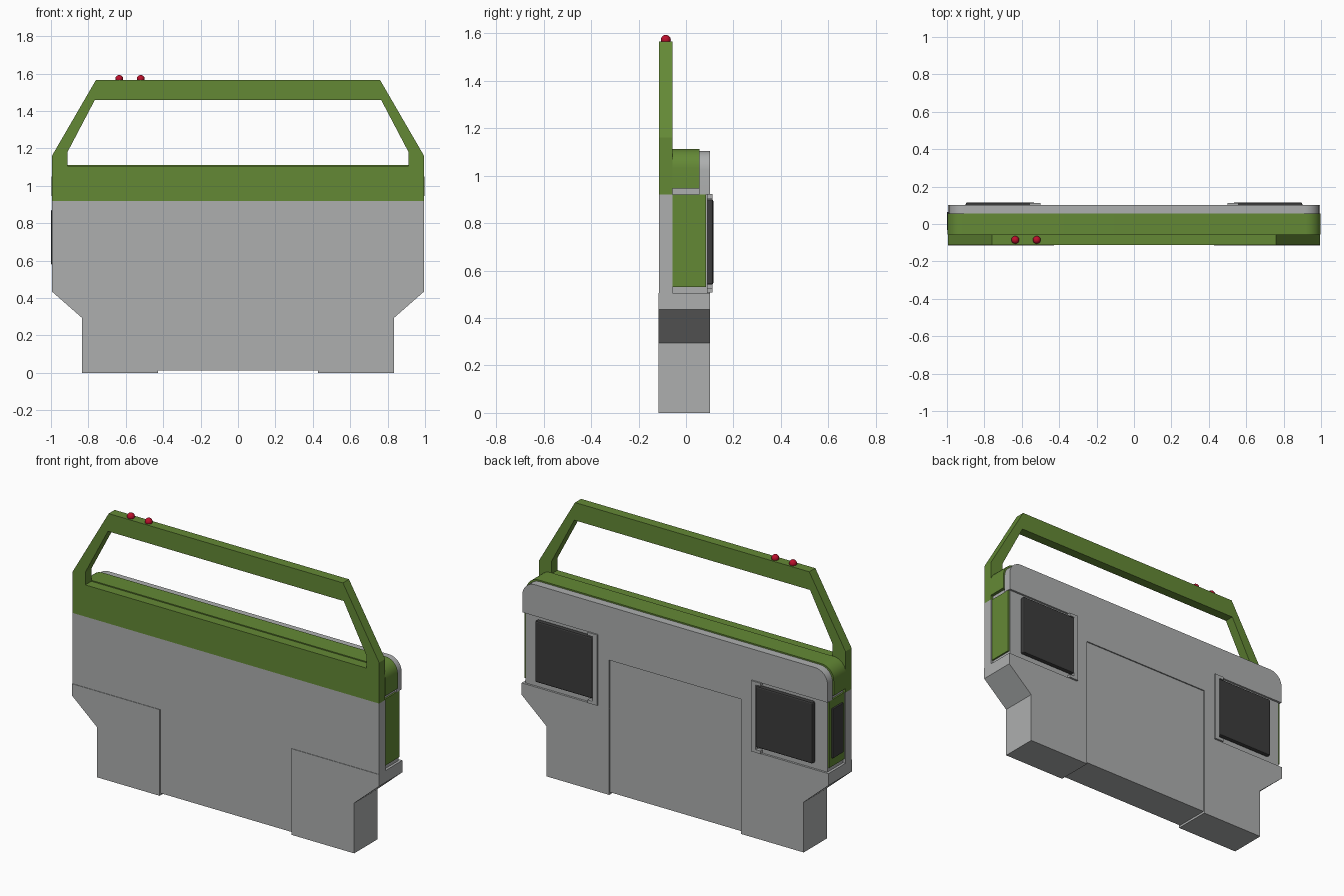
import bpy, bmesh, math

if "Cube" in bpy.data.objects:
    bpy.data.objects.remove(bpy.data.objects["Cube"])


def material(name, rgb):
    m = bpy.data.materials.new(name)
    m.diffuse_color = (*rgb, 1)
    m.use_nodes = True
    m.node_tree.nodes["Principled BSDF"].inputs["Base Color"].default_value = m.diffuse_color
    return m


GREY = material("light grey", (0.42, 0.43, 0.43))
GREEN = material("olive green", (0.127, 0.25, 0.036))
DARK = material("dark grey", (0.045, 0.045, 0.045))
RED = material("red", (0.5, 0.005, 0.025))


def finish(name, bm, mat):
    bmesh.ops.recalc_face_normals(bm, faces=bm.faces)
    me = bpy.data.meshes.new(name)
    bm.to_mesh(me)
    bm.free()
    me.materials.append(mat)
    ob = bpy.data.objects.new(name, me)
    bpy.context.collection.objects.link(ob)
    return ob


def prism(name, pts, y0, y1, mat):
    """Extrude an XZ outline from y0 to y1."""
    bm = bmesh.new()
    a = [bm.verts.new((x, y0, z)) for x, z in pts]
    b = [bm.verts.new((x, y1, z)) for x, z in pts]
    bm.faces.new(a)
    bm.faces.new(b[::-1])
    n = len(pts)
    for i in range(n):
        j = (i + 1) % n
        bm.faces.new((a[i], b[i], b[j], a[j]))
    return finish(name, bm, mat)


def box(name, x, y, z, mat, bevel=0):
    ob = prism(name, [(x[0], z[0]), (x[1], z[0]), (x[1], z[1]), (x[0], z[1])], *y, mat)
    if bevel:
        m = ob.modifiers.new("bevel", "BEVEL")
        m.width, m.segments = bevel, 2
    return ob


def mirrored(half):
    """Close a right-hand half outline with its mirror image."""
    return half + [(-x, z) for x, z in reversed(half)]


def corner(x, z, r, steps=8):
    """Rounded top right corner, running from the side to the top."""
    return [(x - r + r * math.cos(t), z - r + r * math.sin(t))
            for t in (math.pi / 2 * i / steps for i in range(steps + 1))]


def smooth(ob):
    bpy.ops.object.select_all(action='DESELECT')
    ob.select_set(True)
    bpy.context.view_layer.objects.active = ob
    bpy.ops.object.shade_smooth_by_angle(angle=math.radians(30))


# Window frame: ring between outer and inner outlines
outer = mirrored([(0.995, 0.92), (0.995, 1.16), (0.76, 1.565)])
inner = mirrored([(0.912, 1.106), (0.912, 1.18), (0.765, 1.46)])
bm = bmesh.new()
ring = [[bm.verts.new((x, y, z)) for x, z in pts]
        for pts, y in ((outer, -0.113), (inner, -0.113), (inner, -0.057), (outer, -0.057))]
for k in range(4):
    p, q = ring[k], ring[(k + 1) % 4]
    for i in range(6):
        j = (i + 1) % 6
        bm.faces.new((p[i], p[j], q[j], q[i]))
finish("window_frame", bm, GREEN)

# Main shell
box("front_panel", (-0.995, 0.995), (-0.113, -0.056), (0.505, 0.92), GREY)
box("core", (-0.98, 0.98), (-0.057, 0.09), (0.50, 0.95), GREY)
box("centre_panel", (-0.43, 0.43), (-0.109, 0.095), (0.013, 0.80), GREY)
smooth(prism("top_block", mirrored([(0.998, 0.945)] + corner(0.998, 1.112, 0.08)),
             -0.057, 0.056, GREEN))
back = [(0.428, 0.505), (0.50, 0.505), (0.50, 0.92), (0.99, 0.92)] + corner(0.99, 1.104, 0.08)
smooth(prism("back_plate", [(0.428, 0.79)] + back + [(-x, z) for x, z in reversed(back)]
             + [(-0.428, 0.79)], 0.055, 0.102, GREY))

for s, side in ((1, "right"), (-1, "left")):
    def span(a, b):
        return (a, b) if s > 0 else (-b, -a)

    # Lower leg with the slanted cut-out
    leg = [(0.427, 0), (0.835, 0), (0.835, 0.295), (0.995, 0.435), (0.995, 0.505), (0.427, 0.505)]
    prism(side + "_leg", [(s * x, z) for x, z in leg], -0.116, 0.102, GREY)
    # Green end panel
    box(side + "_end_panel", span(0.975, 0.989), (-0.057, 0.084), (0.53, 0.92), GREEN)
    # Rear lamp with its inner bracket
    box(side + "_bracket", span(0.50, 0.53), (0.08, 0.111), (0.507, 0.922), GREY)
    for z in (0.507, 0.904):
        box(side + "_bracket_arm", span(0.50, 0.56), (0.08, 0.111), (z, z + 0.018), GREY)
    box(side + "_lamp", span(0.53, 0.90), (0.085, 0.115), (0.54, 0.90), DARK, 0.008)

# Dark plate on the left end
box("left_end_vent", (-0.999, -0.985), (-0.035, 0.065), (0.58, 0.87), DARK, 0.003)

# Red marker lights on top of the frame
for i, x in enumerate((-0.635, -0.52)):
    bm = bmesh.new()
    bmesh.ops.create_uvsphere(bm, u_segments=16, v_segments=10, radius=0.021)
    bmesh.ops.translate(bm, verts=bm.verts, vec=(x, -0.085, 1.572))
    smooth(finish(f"marker_light_{i + 1}", bm, RED))
